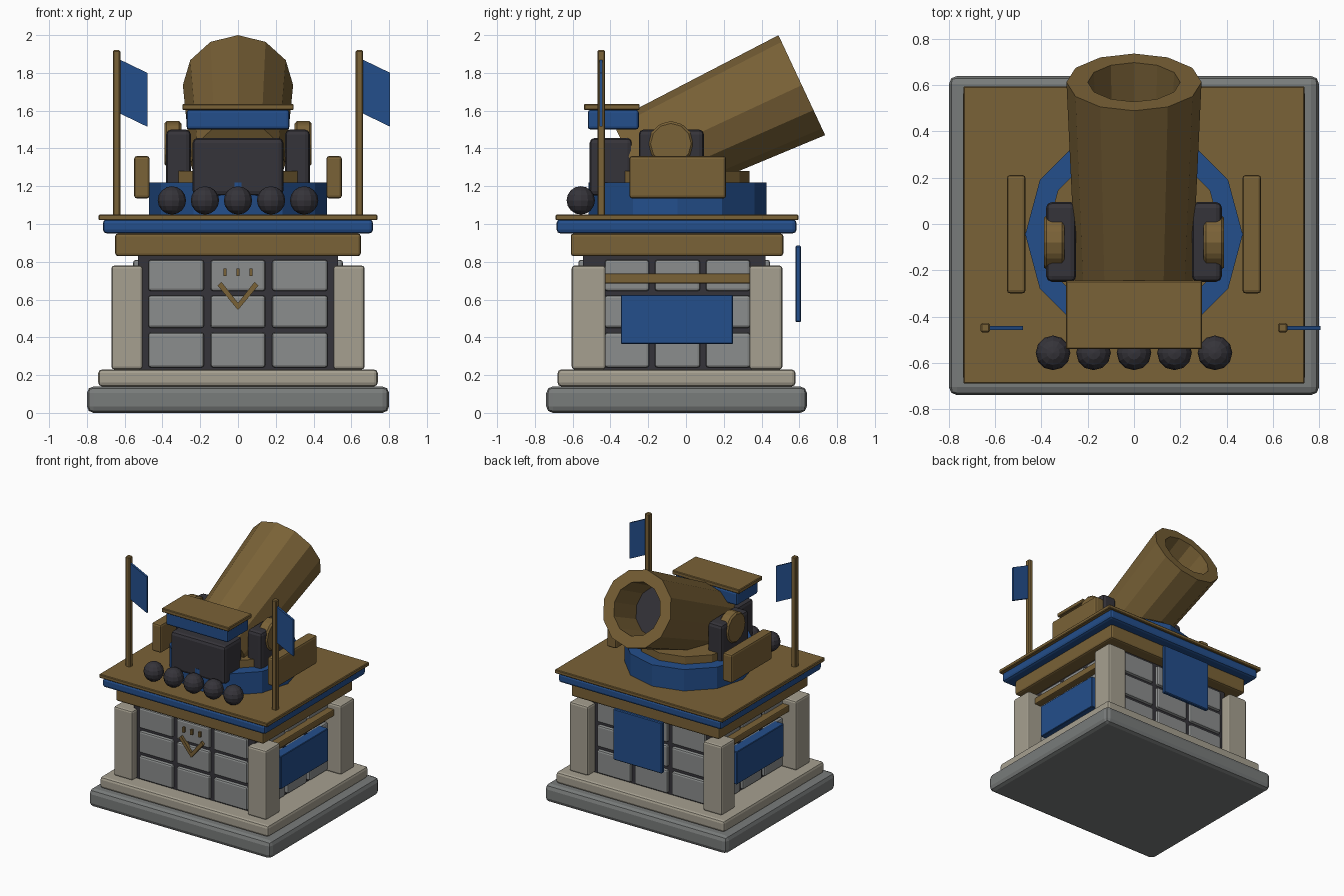
import bpy, bmesh, math
from mathutils import Vector

if "Cube" in bpy.data.objects:
    bpy.data.objects.remove(bpy.data.objects["Cube"])


def material(name, rgb):
    m = bpy.data.materials.new(name)
    m.diffuse_color = (*rgb, 1)
    m.use_nodes = True
    m.node_tree.nodes["Principled BSDF"].inputs["Base Color"].default_value = m.diffuse_color
    return m


WOOD = material("bronze_wood", (0.195, 0.122, 0.038))
BLUE = material("royal_blue", (0.017, 0.077, 0.26))
BRICK = material("brick_grey", (0.26, 0.27, 0.268))
BASE = material("base_grey", (0.19, 0.2, 0.197))
STONE = material("pale_stone", (0.38, 0.35, 0.28))
IRON = material("dark_iron", (0.036, 0.034, 0.042))


def finish(name, bm, mats):
    bmesh.ops.recalc_face_normals(bm, faces=bm.faces)
    me = bpy.data.meshes.new(name)
    bm.to_mesh(me)
    bm.free()
    for m in mats:
        me.materials.append(m)
    ob = bpy.data.objects.new(name, me)
    bpy.context.collection.objects.link(ob)
    return ob


def bevel(ob, width, segments=2):
    if width:
        b = ob.modifiers.new("bevel", 'BEVEL')
        b.width, b.segments = width, segments
    return ob


def box(name, x, y, z, mat, bev=0.0, segments=2):
    """Box from (min, max) pairs."""
    bm = bmesh.new()
    bmesh.ops.create_cube(bm, size=1)
    for v in bm.verts:
        v.co = [lo + (c + 0.5) * (hi - lo) for c, (lo, hi) in zip(v.co, (x, y, z))]
    return bevel(finish(name, bm, [mat]), bev, segments)


def prism(name, pts, thick, origin, mat):
    """Outline in the x-z plane, extruded along y."""
    bm = bmesh.new()
    f = bm.faces.new([bm.verts.new((px, origin, pz)) for px, pz in pts])
    ext = bmesh.ops.extrude_face_region(bm, geom=[f])
    bmesh.ops.translate(bm, vec=(0, thick, 0),
                        verts=[g for g in ext["geom"] if isinstance(g, bmesh.types.BMVert)])
    return finish(name, bm, [mat])


def lathe(name, profile, centre, axis, mats, sides=12, up=(0, 0, 1)):
    """Turned solid: (radius, distance) rings along an axis, capped at both ends."""
    w = Vector(axis).normalized()
    u = Vector(up).cross(w).normalized()
    v = w.cross(u)
    c = Vector(centre)
    bm = bmesh.new()
    rings = []
    for r, d in profile:
        rings.append([bm.verts.new(c + w * d + (u * math.cos(a) + v * math.sin(a)) * r)
                      for a in (2 * math.pi * i / sides for i in range(sides))])
    for a, b in zip(rings, rings[1:]):
        for i in range(sides):
            j = (i + 1) % sides
            bm.faces.new((a[i], a[j], b[j], b[i]))
    bm.faces.new(rings[0])
    bm.faces.new(rings[-1]).material_index = len(mats) - 1
    return finish(name, bm, mats)


# Plinth
box("base_slab", (-0.8, 0.8), (-0.74, 0.64), (0, 0.14), BASE, 0.035)
box("plinth_step", (-0.74, 0.74), (-0.68, 0.58), (0.14, 0.23), STONE, 0.02)

# Brick walls around a dark mortar core
box("mortar_core", (-0.53, 0.53), (-0.545, 0.42), (0.2, 0.84), IRON)
rows = [(0.24, 0.425), (0.45, 0.622), (0.645, 0.81)]
front_cols = [(-0.475, -0.18), (-0.145, 0.145), (0.18, 0.475)]
side_cols = [(-0.43, -0.195), (-0.165, 0.075), (0.105, 0.34)]
for z in rows:
    for x in front_cols:
        box("front_brick", x, (-0.57, -0.5), z, BRICK, 0.014)
        box("back_brick", x, (0.37, 0.445), z, BRICK, 0.014)
    for y in side_cols:
        for x in ((-0.555, -0.48), (0.48, 0.555)):
            box("side_brick", x, y, z, BRICK, 0.014)

# Corner pillars
for x in ((-0.67, -0.505), (0.505, 0.67)):
    for y in ((-0.605, -0.425), (0.335, 0.51)):
        box("corner_pillar", x, y, (0.23, 0.78), STONE, 0.015)

# Deck
box("deck_beam", (-0.65, 0.65), (-0.61, 0.515), (0.83, 0.95), WOOD, 0.015)
box("deck_trim", (-0.715, 0.715), (-0.685, 0.585), (0.95, 1.025), BLUE, 0.02)
box("deck_top", (-0.738, 0.738), (-0.69, 0.595), (1.02, 1.05), WOOD, 0.005, 1)

# Side rails, side panels, back banner
for s in (-1, 1):
    xs = lambda a, b: tuple(sorted((s * a, s * b)))
    box("side_rail", xs(0.54, 0.61), (-0.43, 0.34), (0.685, 0.738), WOOD, 0.008)
    box("side_panel", xs(0.54, 0.62), (-0.345, 0.248), (0.365, 0.625), BLUE, 0.004, 1)
box("back_banner", (-0.215, 0.215), (0.58, 0.61), (0.48, 0.885), BLUE, 0.006, 1)

# Chevron ornament on the front wall
for s in (-1, 1):
    prism("chevron_stroke", [(0, 0.545), (0, 0.582), (s * 0.088, 0.694), (s * 0.108, 0.674)],
          0.03, -0.59, WOOD)
for x in (-0.07, 0, 0.07):
    box("chevron_tick", (x - 0.008, x + 0.008), (-0.59, -0.56), (0.725, 0.765), WOOD)

# Turntable
lathe("turntable", [(0.47, 0), (0.47, 0.17)], (0, -0.045, 1.05), (0, 0, 1), [BLUE], up=(0, 1, 0))
lathe("turntable_ring", [(0.38, 0), (0.38, 0.08)], (0, -0.045, 1.2), (0, 0, 1), [WOOD], up=(0, 1, 0))

# Barrel with a blind bore
axis = Vector((0, 0.906, 0.423))
rear = Vector((0, 0.613, 1.735)) - axis * 0.99
lathe("barrel", [(0.25, 0), (0.292, 0.99), (0.2, 0.99), (0.19, 0.7)], rear, axis, [WOOD, IRON])

# Cradle: cheek blocks, trunnion caps, guard planks
for s in (-1, 1):
    xs = lambda a, b: tuple(sorted((s * a, s * b)))
    box("cradle_cheek", xs(0.25, 0.38), (-0.25, 0.095), (1.16, 1.5), IRON, 0.025)
    bevel(lathe("trunnion_cap", [(0.12, 0), (0.12, 0.09)], (s * 0.3, -0.08, 1.425),
                (s, 0, 0), [WOOD]), 0.012, 1)
    box("guard_plank", xs(0.468, 0.55), (-0.3, 0.212), (1.135, 1.36), WOOD, 0.015)

# Rear breech block with roof
box("breech_block", (-0.24, 0.24), (-0.51, -0.285), (1.15, 1.455), IRON, 0.025)
box("breech_canopy", (-0.272, 0.272), (-0.52, -0.25), (1.5, 1.605), BLUE, 0.015)
box("canopy_top", (-0.295, 0.295), (-0.54, -0.245), (1.603, 1.635), WOOD, 0.005, 1)

# Cannonballs
for i in range(5):
    bm = bmesh.new()
    bmesh.ops.create_uvsphere(bm, u_segments=12, v_segments=8, radius=0.075)
    finish("cannonball", bm, [IRON]).location = ((i - 2) * 0.175, -0.557, 1.125)

# Flags, both blowing to +x
for x in (-0.643, 0.643):
    box("flag_pole", (x - 0.02, x + 0.02), (-0.468, -0.428), (1.04, 1.92), WOOD, 0.006, 1)
    e = x + 0.018
    prism("flag", [(e, 1.585), (e + 0.145, 1.515), (e + 0.145, 1.8), (e, 1.87)], 0.018, -0.459, BLUE)
